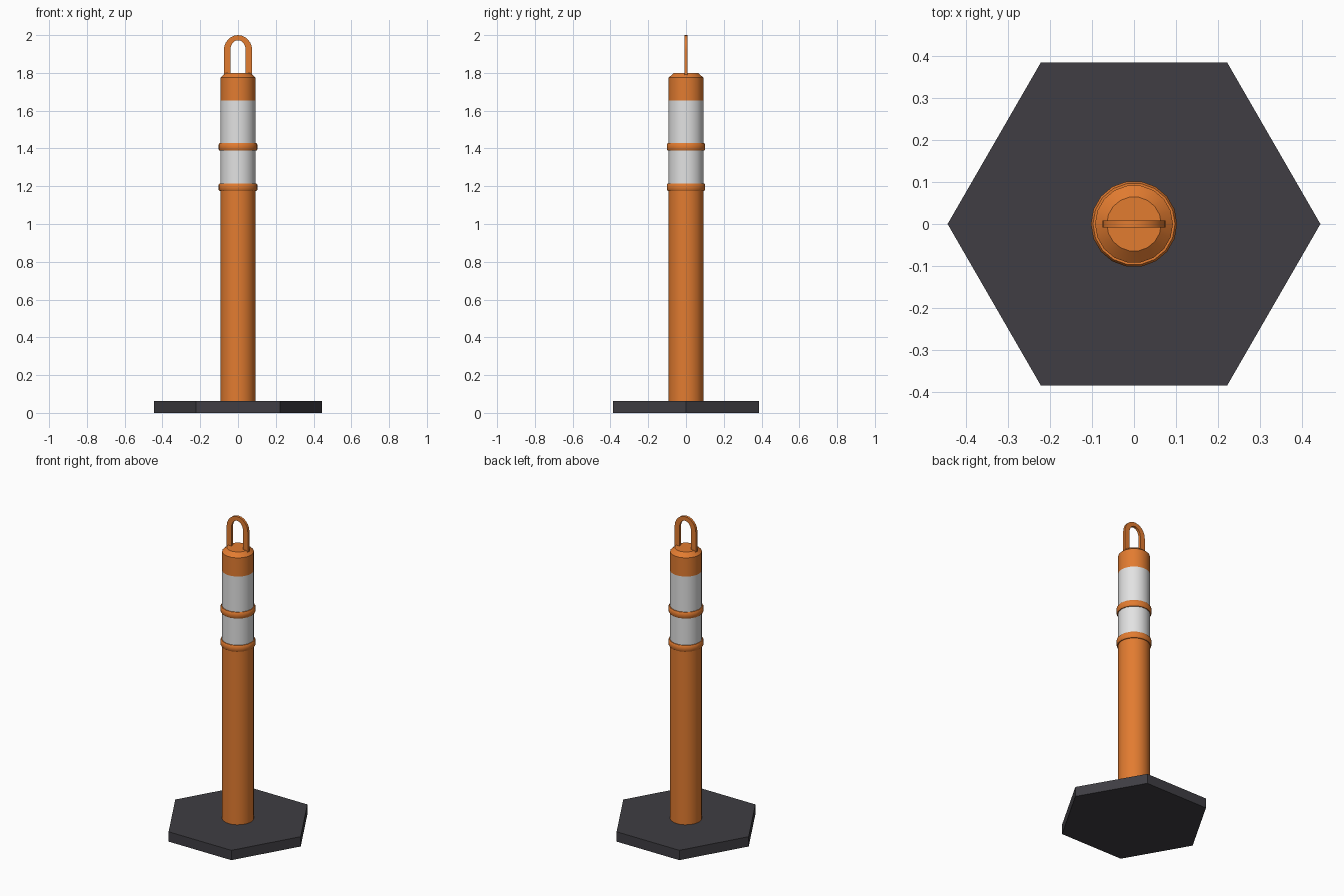
import bpy, bmesh, math

if "Cube" in bpy.data.objects:
    bpy.data.objects.remove(bpy.data.objects["Cube"])


def material(name, rgb):
    m = bpy.data.materials.new(name)
    m.diffuse_color = (*rgb, 1)
    m.use_nodes = True
    m.node_tree.nodes["Principled BSDF"].inputs["Base Color"].default_value = m.diffuse_color
    return m


ORANGE = material("safety_orange", (0.76, 0.20, 0.03))
WHITE = material("reflective_white", (0.76, 0.76, 0.76))
BLACK = material("black_rubber", (0.05, 0.048, 0.056))


def finish(name, bm, mats, smooth=True):
    bmesh.ops.recalc_face_normals(bm, faces=bm.faces)
    me = bpy.data.meshes.new(name)
    bm.to_mesh(me)
    bm.free()
    for m in mats:
        me.materials.append(m)
    ob = bpy.data.objects.new(name, me)
    bpy.context.collection.objects.link(ob)
    if smooth:
        bpy.ops.object.select_all(action='DESELECT')
        ob.select_set(True)
        bpy.context.view_layer.objects.active = ob
        bpy.ops.object.shade_smooth_by_angle(angle=math.radians(35))
    return ob


def lathe(profile, sides, closed=False):
    """Revolve (radius, z) points about z; open profiles get end caps."""
    bm = bmesh.new()
    rows = [[bm.verts.new((r * math.cos(2 * math.pi * i / sides),
                           r * math.sin(2 * math.pi * i / sides), z))
             for i in range(sides)] for r, z in profile]
    pairs = list(zip(rows, rows[1:]))
    if closed:
        pairs.append((rows[-1], rows[0]))
    else:
        bm.faces.new(rows[0])
        bm.faces.new(rows[-1])
    for a, b in pairs:
        for i in range(sides):
            j = (i + 1) % sides
            bm.faces.new((a[i], a[j], b[j], b[i]))
    return bm


# Hexagonal rubber base
finish("base", lathe([(0.445, 0), (0.445, 0.063)], 6), [BLACK], smooth=False)

# Post with chamfered top; the reflective bands are coloured by height
R = 0.093
bm = lathe([(R, 0.05), (R, 1.195), (R, 1.405), (R, 1.655), (R, 1.775), (0.065, 1.8)], 18)
for f in bm.faces:
    f.material_index = 1 if 1.2 < f.calc_center_median().z < 1.65 and len(f.verts) == 4 else 0
finish("post", bm, [ORANGE, WHITE])

# Raised collars below each reflective band
for name, z in (("lower_collar", 1.195), ("upper_collar", 1.408)):
    ring = [(0.088, z - 0.02), (0.098, z - 0.02), (0.103, z - 0.012),
            (0.103, z + 0.012), (0.098, z + 0.02), (0.088, z + 0.02)]
    finish(name, lathe(ring, 18, closed=True), [ORANGE])

# Flat arched handle: inner and outer outlines bridged, then given thickness
def arch(w, h, zc=1.92, n=12):
    pts = [(w * math.cos(math.pi * i / n), zc + h * math.sin(math.pi * i / n))
           for i in range(n + 1)]
    return [(w, 1.785)] + pts + [(-w, 1.785)]


bm = bmesh.new()
outer, inner = ([bm.verts.new((x, -0.008, z)) for x, z in arch(w, h)]
                for w, h in ((0.075, 0.08), (0.041, 0.053)))
faces = [bm.faces.new((outer[i], outer[i + 1], inner[i + 1], inner[i]))
         for i in range(len(outer) - 1)]
ext = bmesh.ops.extrude_face_region(bm, geom=faces, use_keep_orig=True)
for v in ext["geom"]:
    if isinstance(v, bmesh.types.BMVert):
        v.co.y = 0.008
finish("handle", bm, [ORANGE])
